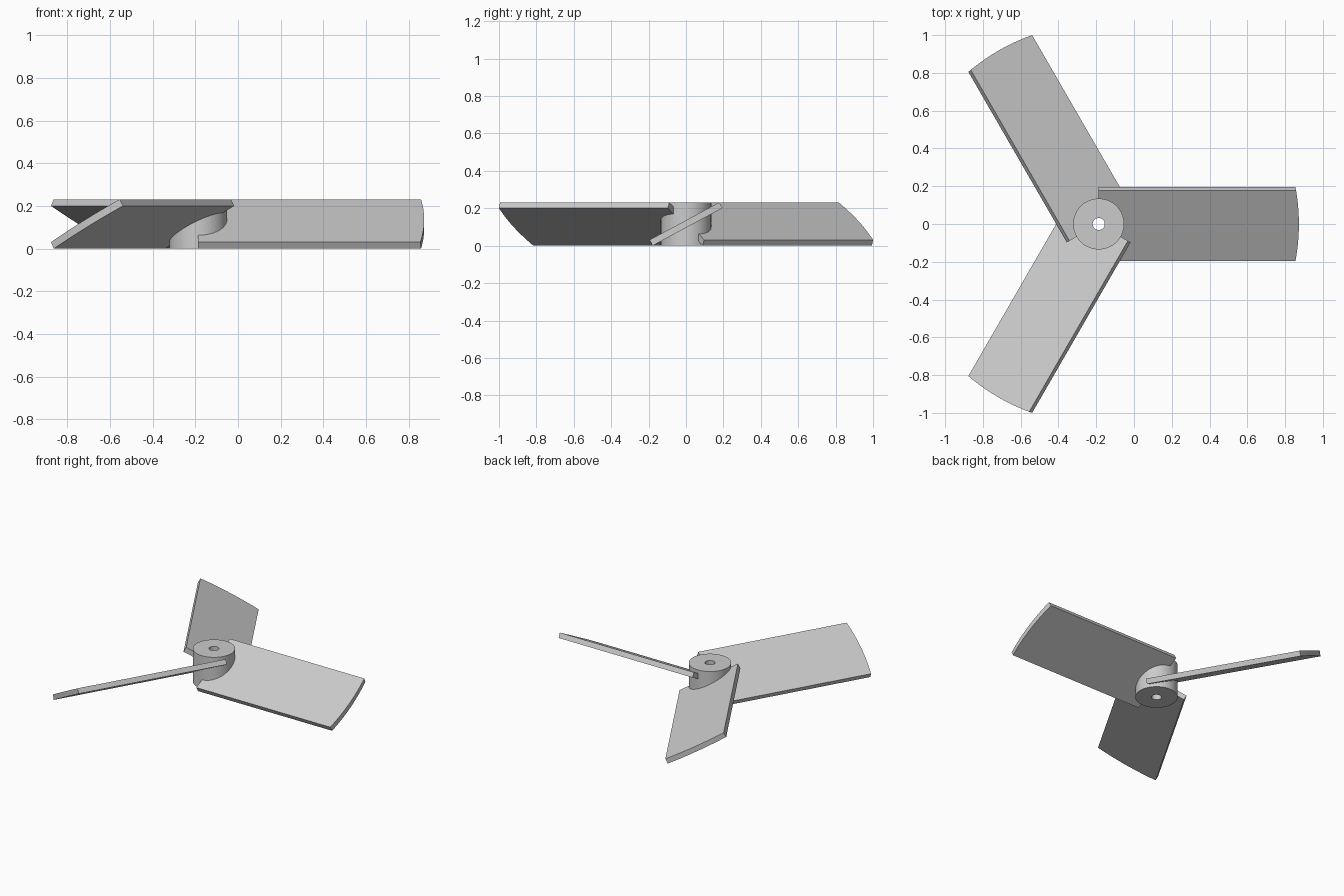
import bpy
import bmesh
from math import sin, cos, radians, sqrt, pi
from mathutils import Matrix

cube = bpy.data.objects.get("Cube")
if cube:
    bpy.data.objects.remove(cube, do_unlink=True)

HEIGHT = 0.232
HUB_X = -0.187
HUB_RADIUS, BORE_RADIUS = 0.135, 0.032
TIP_RADIUS = 1.06
BLADE_WIDTH, BLADE_THICKNESS = 0.424, 0.035
PITCH = radians(28.3)
STEPS = 24

grey = bpy.data.materials.new("light grey")
grey.use_nodes = True
grey.diffuse_color = (0.6, 0.6, 0.6, 1)
grey.node_tree.nodes["Principled BSDF"].inputs["Base Color"].default_value = (0.6, 0.6, 0.6, 1)


def add_object(name, bm):
    bmesh.ops.recalc_face_normals(bm, faces=bm.faces)
    mesh = bpy.data.meshes.new(name)
    bm.to_mesh(mesh)
    bm.free()
    mesh.materials.append(grey)
    obj = bpy.data.objects.new(name, mesh)
    bpy.context.collection.objects.link(obj)
    return obj


def smooth(obj):
    bpy.ops.object.select_all(action='DESELECT')
    obj.select_set(True)
    bpy.context.view_layer.objects.active = obj
    bpy.ops.object.shade_smooth_by_angle(angle=radians(30))


# Hub: a rectangular section swept round the shaft axis
bm = bmesh.new()
section = [bm.verts.new((r, 0, z)) for r, z in (
    (BORE_RADIUS, 0), (HUB_RADIUS, 0), (HUB_RADIUS, HEIGHT), (BORE_RADIUS, HEIGHT))]
edges = [bm.edges.new((section[i], section[(i + 1) % 4])) for i in range(4)]
bmesh.ops.spin(bm, geom=section + edges, cent=(0, 0, 0), axis=(0, 0, 1),
               angle=2 * pi, steps=64, use_merge=True)
bmesh.ops.remove_doubles(bm, verts=bm.verts, dist=0.0001)
hub = add_object("hub", bm)
hub.location.x = HUB_X
smooth(hub)

# Cutter that keeps the bore clear of the blade roots
bm = bmesh.new()
bmesh.ops.create_cone(bm, cap_ends=True, segments=32, radius1=0.05, radius2=0.05,
                      depth=1, matrix=Matrix.Translation((0, 0, HEIGHT / 2)))
cutter = add_object("bore_cutter", bm)
cutter.location.x = HUB_X
cutter.hide_render = True
cutter.hide_set(True)


def make_blade(name, angle):
    """Pitched flat slab, square at the root and trimmed to a circle at the tip."""
    bm = bmesh.new()
    rows = []
    for i in range(STEPS + 1):
        across = BLADE_WIDTH * (i / STEPS - 0.5)
        row = []
        for side in (-0.5, 0.5):
            up = side * BLADE_THICKNESS
            y = across * cos(PITCH) - up * sin(PITCH)
            z = across * sin(PITCH) + up * cos(PITCH) + HEIGHT / 2
            row.append((bm.verts.new((0, y, z)),
                        bm.verts.new((sqrt(TIP_RADIUS ** 2 - y * y), y, z))))
        rows.append(row)
    for (low, high), (low2, high2) in zip(rows, rows[1:]):
        bm.faces.new((low[0], low[1], low2[1], low2[0]))
        bm.faces.new((high[0], high2[0], high2[1], high[1]))
        bm.faces.new((low[1], high[1], high2[1], low2[1]))
        bm.faces.new((low[0], low2[0], high2[0], high[0]))
    for low, high in (rows[0], rows[-1]):
        bm.faces.new((low[0], low[1], high[1], high[0]))
    blade = add_object(name, bm)
    blade.location.x = HUB_X
    blade.rotation_euler.z = angle
    smooth(blade)
    cut = blade.modifiers.new("bore", 'BOOLEAN')
    cut.operation = 'DIFFERENCE'
    cut.solver = 'EXACT'
    cut.object = cutter


# Three blades evenly spaced round the hub
for name, degrees in (("left_blade", 0), ("back_blade", 120), ("front_blade", 240)):
    make_blade(name, radians(degrees))
